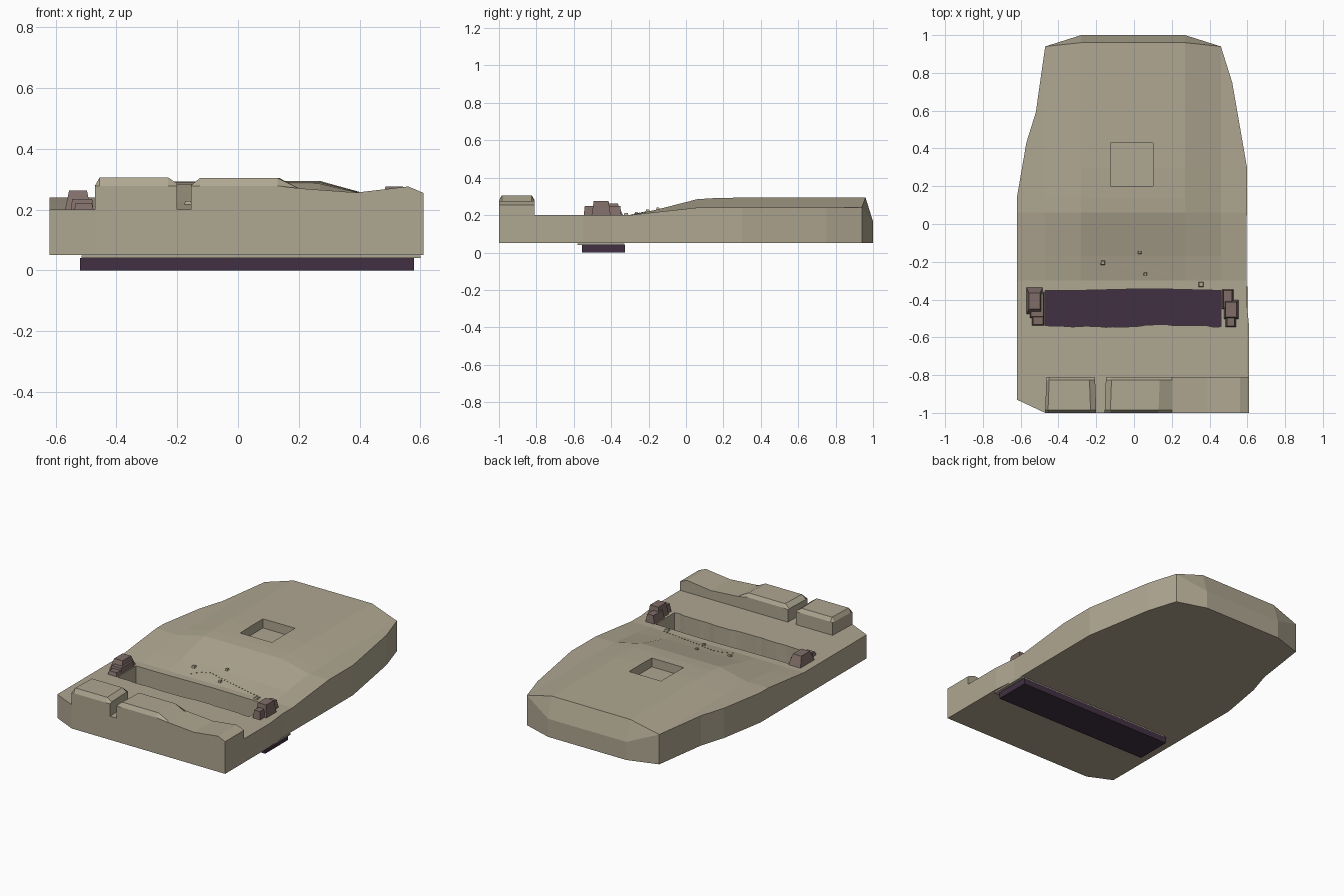
import bpy, bmesh, math, random
from mathutils import Vector

if "Cube" in bpy.data.objects:
    bpy.data.objects.remove(bpy.data.objects["Cube"])

random.seed(4)


def material(name, rgb):
    m = bpy.data.materials.new(name)
    m.diffuse_color = (*rgb, 1)
    m.use_nodes = True
    m.node_tree.nodes["Principled BSDF"].inputs["Base Color"].default_value = m.diffuse_color
    return m


SAND = material("sand", (0.43, 0.385, 0.285))
DARK = material("dark_plum", (0.052, 0.030, 0.054))
BROWN = material("dusty_brown", (0.215, 0.155, 0.14))


def finish(name, bm, mat):
    bmesh.ops.remove_doubles(bm, verts=bm.verts, dist=1e-5)
    bmesh.ops.recalc_face_normals(bm, faces=bm.faces)
    me = bpy.data.meshes.new(name)
    bm.to_mesh(me)
    bm.free()
    me.materials.append(mat)
    ob = bpy.data.objects.new(name, me)
    bpy.context.collection.objects.link(ob)
    return ob


def loft(name, rings, mat):
    """Skin closed rings of equal length and cap both ends."""
    bm = bmesh.new()
    vs = [[bm.verts.new(p) for p in r] for r in rings]
    n = len(vs[0])
    for a, b in zip(vs, vs[1:]):
        for i in range(n):
            j = (i + 1) % n
            bm.faces.new((a[i], a[j], b[j], b[i]))
    bm.faces.new(vs[0])
    bm.faces.new(vs[-1])
    return finish(name, bm, mat)


def box(name, x0, x1, y0, y1, z0, z1, mat, tx=0.0, ty=0.0):
    """Box whose top is drawn in by tx and ty."""
    def ring(z, a, b):
        return [(x0 + a, y0 + b, z), (x1 - a, y0 + b, z), (x1 - a, y1 - b, z), (x0 + a, y1 - b, z)]
    return loft(name, [ring(z0, 0, 0), ring(z1, tx, ty)], mat)


def cut(ob, cutter):
    mod = ob.modifiers.new("cut", 'BOOLEAN')
    mod.operation, mod.solver, mod.object = 'DIFFERENCE', 'EXACT', cutter
    bpy.context.view_layer.objects.active = ob
    bpy.ops.object.modifier_apply(modifier=mod.name)


def lerp(table, t):
    for (a, u), (b, v) in zip(table, table[1:]):
        if t <= b:
            return u + (v - u) * max(0, (t - a) / (b - a))
    return table[-1][1]


# Terrain: side outlines and height profiles along y
LEFT = [(-1, -.47), (-.93, -.62), (.14, -.62), (.43, -.57), (.59, -.52), (.94, -.47)]
RIGHT = [(-1, .61), (-.55, .61), (-.4, .595), (.3, .598), (.75, .52), (.94, .46)]
MID = [(-1, .2), (-.3, .2), (-.17, .226), (.06, .285), (.2, .294), (.96, .294)]
RIM = [(-1, .2), (-.3, .2), (-.17, .215), (.06, .24), (.94, .24)]


def ground(x, y):
    t = min(1, max(0, (abs(x) - .275) / .19))
    return lerp(MID, y) * (1 - t) + lerp(RIM, y) * t


rows = []
for y in (-1, -.93, -.55, -.4, -.3, -.17, .06, .14, .3, .43, .59, .75, .94):
    cols = (lerp(LEFT, y), -.47, -.28, .27, .46, lerp(RIGHT, y))
    back = .96 if y == .94 else y
    rows.append([(x, back if 1 < i < 4 else y, ground(x, y)) for i, x in enumerate(cols)])
rows.append([(x, 1 if 1 < i < 4 else .94, .165 if 1 < i < 4 else .24)
             for i, x in enumerate((-.47, -.47, -.28, .27, .46, .46))])
rings = [r + [(x, y, .05) for x, y, z in reversed(r)] for r in rows]
# grid top and bottom with walls
bm = bmesh.new()
top = [[bm.verts.new(p) for p in r] for r in rows]
bot = [[bm.verts.new((p[0], p[1], .05)) for p in r] for r in rows]
for a, b, c, d in zip(top, top[1:], bot, bot[1:]):
    for i in range(5):
        bm.faces.new((a[i], a[i + 1], b[i + 1], b[i]))
        bm.faces.new((c[i], d[i], d[i + 1], c[i + 1]))
    for i in (0, 5):
        bm.faces.new((a[i], b[i], d[i], c[i]))
for t, b in ((top[0], bot[0]), (top[-1], bot[-1])):
    for i in range(5):
        bm.faces.new((t[i], t[i + 1], b[i + 1], b[i]))
terrain = finish("terrain", bm, SAND)
lip = box("trench_lip", -.515, .6, -.58, -.33, .04, .0495, SAND)

# Trench with a ragged edge, and the square pit
N = 26
xs = [-.47 + .93 * i / N for i in range(N + 1)]
edge = [(x, -.54 + .005 * math.sin(9 * x) + random.uniform(-.004, .004)) for x in xs]
edge += [(x, -.348 + .004 * math.sin(7 * x + 1)) for x in reversed(xs)]
trench = loft("trench_cutter", [[(x, y, z) for x, y in edge] for z in (.02, .5)], SAND)
pit = box("pit_cutter", -.125, .10, .2, .43, .235, .5, SAND)
cut(terrain, trench)
cut(terrain, pit)
cut(lip, trench)
for c in (trench, pit):
    bpy.data.objects.remove(c)

# Dark slab forming the trench floor
box("trench_floor", -.52, .58, -.555, -.325, 0, .04, DARK)


# Parapets along the front edge, chamfered front and back
def parapet(name, profile):
    def ring(y, low, inset):
        cx = sum(p[0] for p in profile) / len(profile)
        return [(x + (inset if x < cx else -inset) * (x < .2), y, min(z, low)) for x, z in profile]
    return loft(name, [ring(-1, .278, 0), ring(-.985, 1, 0), ring(-.825, 1, .006), ring(-.81, .282, .006)], SAND)


parapet("left_parapet", [(-.47, .2), (-.47, .28), (-.455, .306), (-.23, .306), (-.2, .285), (-.2, .2)])
parapet("right_parapet", [(-.155, .2), (-.155, .28), (-.125, .304), (.13, .304), (.2, .27),
                          (.39, .256), (.56, .276), (.61, .255), (.61, .2)])

# Brackets at both trench ends
box("left_bracket_post", -.57, -.483, -.48, -.335, .195, .262, BROWN, .014, .03)
box("left_bracket_foot", -.54, -.475, -.54, -.47, .195, .222, BROWN, .006, .008)
box("left_bracket_plate", -.55, -.476, -.5, -.36, .195, .235, BROWN, .004, .01)
box("right_bracket_post", .475, .553, -.505, -.402, .195, .276, BROWN, .01, .012)
box("right_bracket_front_wing", .485, .54, -.547, -.45, .195, .25, BROWN, .008, .006)
box("right_bracket_back_wing", .465, .528, -.45, -.345, .195, .25, BROWN, .01, .006)

# Scattered stones and a trail of pebbles on the slope
for x, y, s in ((-.165, -.205, .014), (.03, -.15, .011), (.06, -.265, .011), (.355, -.32, .016)):
    z = ground(x, y)
    box("stone", x - s, x + s, y - s, y + s, z - .012, z + .01, SAND, s * .4, s * .4)
TRAIL = [(-.14, -.27), (-.1, -.235), (-.04, -.213), (.05, -.235), (.2, -.265), (.36, -.295)]
for i in range(22):
    x = -.14 + .5 * i / 21
    y = lerp(TRAIL, x)
    z = ground(x, y)
    box("pebble", x - .003, x + .003, y - .002, y + .002, z - .004, z + .003, SAND)
